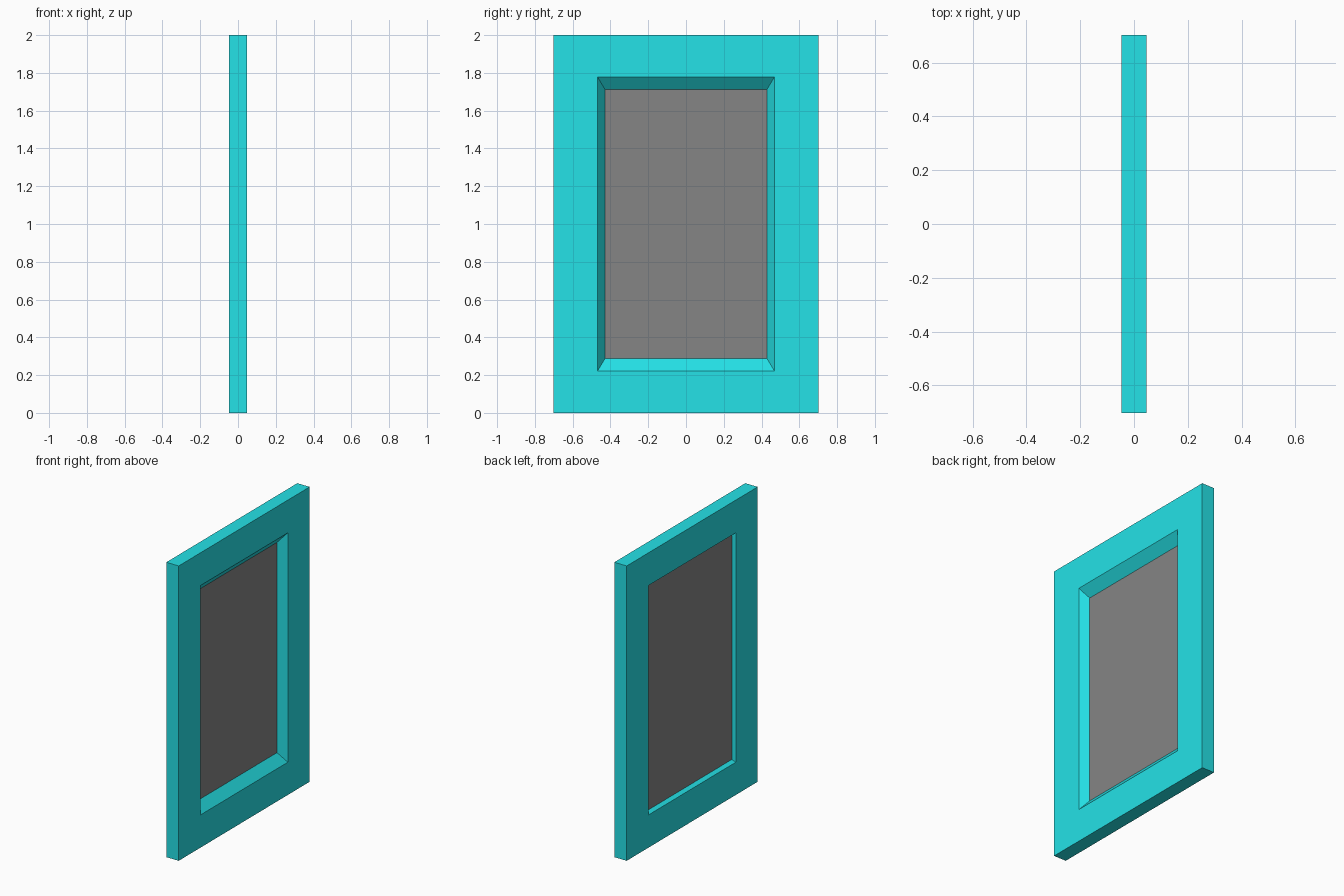
import bpy, bmesh

if "Cube" in bpy.data.objects:
    bpy.data.objects.remove(bpy.data.objects["Cube"])

MID_Z = 1.0


def finish(name, bm, color):
    bmesh.ops.recalc_face_normals(bm, faces=bm.faces[:])
    mesh = bpy.data.meshes.new(name)
    bm.to_mesh(mesh)
    bm.free()
    obj = bpy.data.objects.new(name, mesh)
    bpy.context.collection.objects.link(obj)
    mat = bpy.data.materials.new(name + "_paint")
    mat.diffuse_color = color
    mat.use_nodes = True
    mat.node_tree.nodes["Principled BSDF"].inputs["Base Color"].default_value = mat.diffuse_color
    mesh.materials.append(mat)
    return obj


def rectangle(bm, x, hy, hz):
    corners = ((-1, -1), (1, -1), (1, 1), (-1, 1))
    return [bm.verts.new((x, sy * hy, MID_Z + sz * hz)) for sy, sz in corners]


def bridge(bm, a, b):
    for i in range(4):
        j = (i + 1) % 4
        bm.faces.new((a[i], a[j], b[j], b[i]))


# Frame: a closed cross-section (x, half width, half height) swept round the opening
section = [
    (0.0465, 0.702, 1.0),
    (0.0465, 0.468, 0.778),
    (-0.008, 0.429, 0.713),   # deep sloped reveal on the right face
    (-0.022, 0.459, 0.763),   # shallow reveal on the left face
    (-0.0465, 0.468, 0.778),
    (-0.0465, 0.702, 1.0),
]
bm = bmesh.new()
rings = [rectangle(bm, *p) for p in section]
for i, ring in enumerate(rings):
    bridge(bm, ring, rings[(i + 1) % len(rings)])
finish("window_frame", bm, (0.018, 0.76, 0.80, 1.0))

# Pane: thin dark grey slab seated in the frame
bm = bmesh.new()
front = rectangle(bm, -0.008, 0.459, 0.763)
back = rectangle(bm, -0.022, 0.459, 0.763)
bridge(bm, front, back)
bm.faces.new(front)
bm.faces.new(back[::-1])
finish("pane", bm, (0.235, 0.235, 0.235, 1.0))
